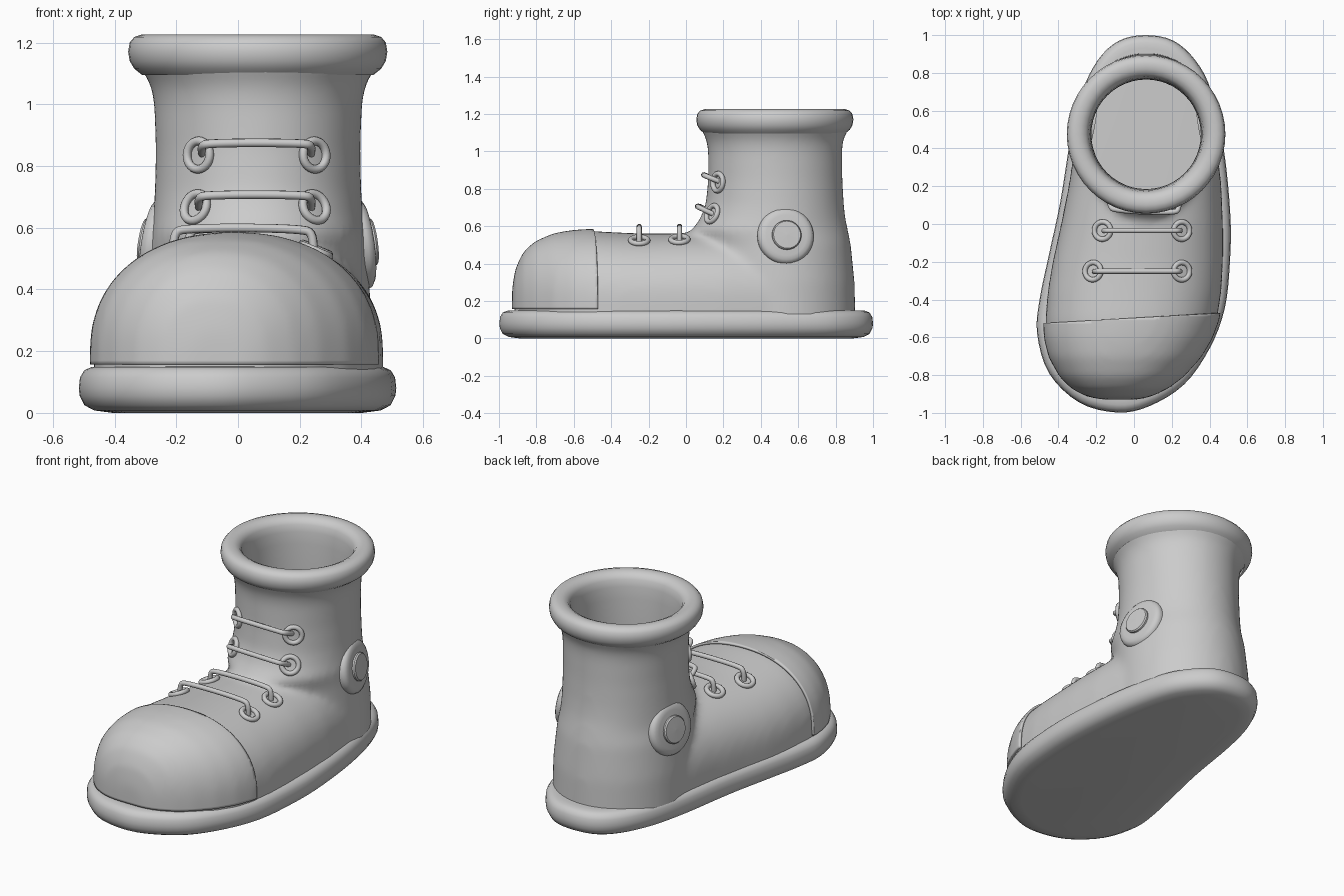
import bpy, bmesh, math
from mathutils import Vector
from mathutils.bvhtree import BVHTree

if "Cube" in bpy.data.objects:
    bpy.data.objects.remove(bpy.data.objects["Cube"])


def add_loft(bm, rings, caps=True):
    """Skin a list of equal-length closed rings."""
    loops = [[bm.verts.new(p) for p in r] for r in rings]
    n = len(loops[0])
    for a, b in zip(loops, loops[1:]):
        for i in range(n):
            j = (i + 1) % n
            bm.faces.new((a[i], a[j], b[j], b[i]))
    if caps:
        bm.faces.new(loops[0])
        bm.faces.new(loops[-1])


def make(name, bm, angle=40, normals=True):
    if normals:
        bmesh.ops.recalc_face_normals(bm, faces=bm.faces)
    me = bpy.data.meshes.new(name)
    bm.to_mesh(me)
    bm.free()
    me.shade_smooth()
    me.set_sharp_from_angle(angle=math.radians(angle))
    ob = bpy.data.objects.new(name, me)
    bpy.context.collection.objects.link(ob)
    return ob


def lathe(name, profile, steps, angle=40):
    """Spin (radius, height) points about local z."""
    rings = [[(r * math.cos(2 * math.pi * i / steps), r * math.sin(2 * math.pi * i / steps), h)
              for i in range(steps)] for r, h in profile]
    bm = bmesh.new()
    add_loft(bm, rings, caps=False)
    return bm


def catmull(pts, sub):
    out, n = [], len(pts)
    for i in range(n):
        a, b, c, d = (Vector(pts[(i + k) % n]) for k in (-1, 0, 1, 2))
        for s in range(sub):
            t = s / sub
            out.append(0.5 * (2 * b + (c - a) * t + (2 * a - 5 * b + 4 * c - d) * t * t
                              + (3 * b - a - 3 * c + d) * t ** 3))
    return out


# Sole: smooth footprint swept through a rounded edge profile
footprint = [(.06, 1), (-.08, .97), (-.19, .87), (-.275, .70), (-.335, .46), (-.39, .12),
             (-.45, -.16), (-.50, -.40), (-.513, -.58), (-.45, -.79), (-.29, -.945),
             (-.09, -.998), (.08, -.965), (.265, -.85), (.40, -.66), (.48, -.45),
             (.508, -.2), (.51, .05), (.475, .4), (.41, .70), (.33, .86), (.21, .97)]
line = catmull(footprint, 4)
rings = []
for inset, z in [(.11, 0), (.05, .008), (.018, .025), (.003, .055), (0, .08),
                 (.004, .115), (.018, .138), (.04, .148), (.07, .15)]:
    ring = []
    for i, p in enumerate(line):
        t = (line[(i + 1) % len(line)] - line[i - 1]).normalized()
        q = p + Vector((-t.y, t.x)) * inset      # counter-clockwise: left is inward
        ring.append((q.x, q.y, z))
    rings.append(ring)
bm = bmesh.new()
add_loft(bm, rings)
make("sole", bm)

# Upper: domed foot slices and oval shaft layers, fused and smoothed
bm = bmesh.new()
foot = [(-.917, -.17, .02, .27), (-.90, -.25, .09, .37), (-.86, -.325, .175, .455),
        (-.80, -.385, .255, .51), (-.70, -.44, .345, .552), (-.60, -.465, .405, .568),
        (-.50, -.468, .44, .574), (-.35, -.455, .462, .566), (-.2, -.43, .47, .56),
        (0, -.385, .47, .562), (.2, -.345, .462, .56), (.4, -.315, .44, .55),
        (.6, -.285, .41, .5)]
rings = []
for y, xl, xr, top in foot:
    c, w, z0 = (xl + xr) / 2, (xr - xl) / 2, min(.2, top - .1)
    ring = [(xr, y, .05)]
    for i in range(33):
        a = math.pi * i / 32
        ca, sa = math.cos(a), math.sin(a)
        e = 2 / 2.2
        ring.append((c + w * math.copysign(abs(ca) ** e, ca), y, z0 + (top - z0) * abs(sa) ** e))
    ring.append((xl, y, .05))
    rings.append(ring)
add_loft(bm, rings)
shaft = [(.05, .10, .908, .375), (.3, .10, .902, .37), (.5, .08, .882, .355),
         (.58, .03, .866, .347), (.64, .075, .853, .34), (.72, .105, .844, .335),
         (.85, .118, .837, .332), (1.0, .118, .835, .337), (1.06, .11, .84, .347),
         (1.1, .09, .86, .37), (1.14, .07, .88, .395), (1.25, .07, .88, .395)]
rings = []
for z, front, back, w in shaft:
    rings.append([(.065 + w * math.cos(a), (front + back) / 2 + (back - front) / 2 * math.sin(a), z)
                  for a in (2 * math.pi * i / 48 for i in range(48))])
add_loft(bm, rings)
upper = make("upper", bm)
m = upper.modifiers.new("fuse", 'REMESH')
m.mode, m.voxel_size = 'VOXEL', .02
m = upper.modifiers.new("soften", 'SMOOTH')
m.factor, m.iterations = .5, 14
dg = bpy.context.evaluated_depsgraph_get()
bm = bmesh.new()
bm.from_mesh(bpy.data.meshes.new_from_object(upper.evaluated_get(dg)))
bpy.data.objects.remove(upper)


def cut(bm, co, no):
    bmesh.ops.bisect_plane(bm, geom=bm.verts[:] + bm.edges[:] + bm.faces[:], dist=1e-5,
                           plane_co=co, plane_no=no, clear_outer=True)


cut(bm, (0, 0, 1.13), (0, 0, 1))
cut(bm, (0, 0, .13), (0, 0, -1))
bvh = BVHTree.FromBMesh(bm)
cap = bm.copy()
make("upper", bm, 80, False)

# Toe cap: front of the upper, thickened outward
cut(cap, (0, -.497, 0), (-.06, 1, 0))
cut(cap, (0, 0, .157), (0, 0, -1))
toe = make("toe_cap", cap, 80, False)
m = toe.modifiers.new("thickness", 'SOLIDIFY')
m.thickness, m.offset = .013, 1

# Collar roll with the inner lining
collar = make("collar", lathe("collar", [
    (.375, 1.095), (.40, 1.115), (.415, 1.14), (.42, 1.17), (.415, 1.2), (.40, 1.218),
    (.375, 1.226), (.345, 1.224), (.32, 1.212), (.305, 1.19), (.297, 1.15), (.292, 1.08),
    (.29, .9), (.29, .15)], 48))
collar.location = (.064, .475, 0)

# Side buttons on both ankles
for side, label in ((1, "right"), (-1, "left")):
    p, n, _, _ = bvh.ray_cast(Vector((2 * side, .535, .55)), Vector((-side, 0, 0)))
    for part, prof in (("disc", [(.152, -.05), (.152, -.012), (.145, .004), (.13, .013),
                                 (.11, .017), (.0001, .017)]),
                       ("knob", [(.079, 0), (.079, .027), (.073, .034), (.0001, .036)])):
        ob = make(f"{label}_button_{part}", lathe(part, prof, 36))
        ob.location = p
        ob.rotation_euler = n.to_track_quat('Z', 'Y').to_euler()


# Eyelets and laces, placed on the upper surface
def hit(row, x):
    kind, v = row
    if kind == "vamp":
        o, d = Vector((x, v, 2)), Vector((0, 0, -1))
    else:
        o, d = Vector((x, -2, v)), Vector((0, 1, 0))
    p, n, _, _ = bvh.ray_cast(o, d)
    return p, n


rows = [(("vamp", -.25), -.215, .25), (("vamp", -.035), -.165, .25),
        (("shaft", .665), -.135, .245), (("shaft", .835), -.125, .245)]
for k, (row, xl, xr) in enumerate(rows, 1):
    ends = [hit(row, xl), hit(row, xr)]
    for (p, n), label in zip(ends, ("left", "right")):
        bpy.ops.mesh.primitive_torus_add(major_radius=.046, minor_radius=.014, major_segments=28,
                                         minor_segments=10, location=p + n * .006,
                                         rotation=n.to_track_quat('Z', 'Y').to_euler())
        ob = bpy.context.object
        ob.name = f"eyelet_{k}_{label}"
        ob.data.shade_smooth()
    lift = Vector((0, 0, 1)) if row[0] == "vamp" else Vector((0, -.9, .43))
    (a, na), (b, nb) = ends
    span = b - a
    mid = hit(row, (xl + xr) / 2)[0] + lift * .035
    rise = lift * max((mid - (a + b) / 2).dot(lift), .05)
    pts = [a - na * .02, a + rise * .85, a + span * .12 + rise, a + span * .5 + rise * 1.05,
           b - span * .12 + rise, b + rise * .85, b - nb * .02]
    cu = bpy.data.curves.new(f"lace_{k}", 'CURVE')
    cu.dimensions = '3D'
    cu.bevel_depth, cu.bevel_resolution, cu.resolution_u = .014, 3, 6
    cu.use_fill_caps = True
    sp = cu.splines.new('NURBS')
    sp.points.add(len(pts) - 1)
    for q, p in zip(sp.points, pts):
        q.co = (*p, 1)
    sp.order_u, sp.use_endpoint_u = 3, True
    bpy.context.collection.objects.link(bpy.data.objects.new(f"lace_{k}", cu))
